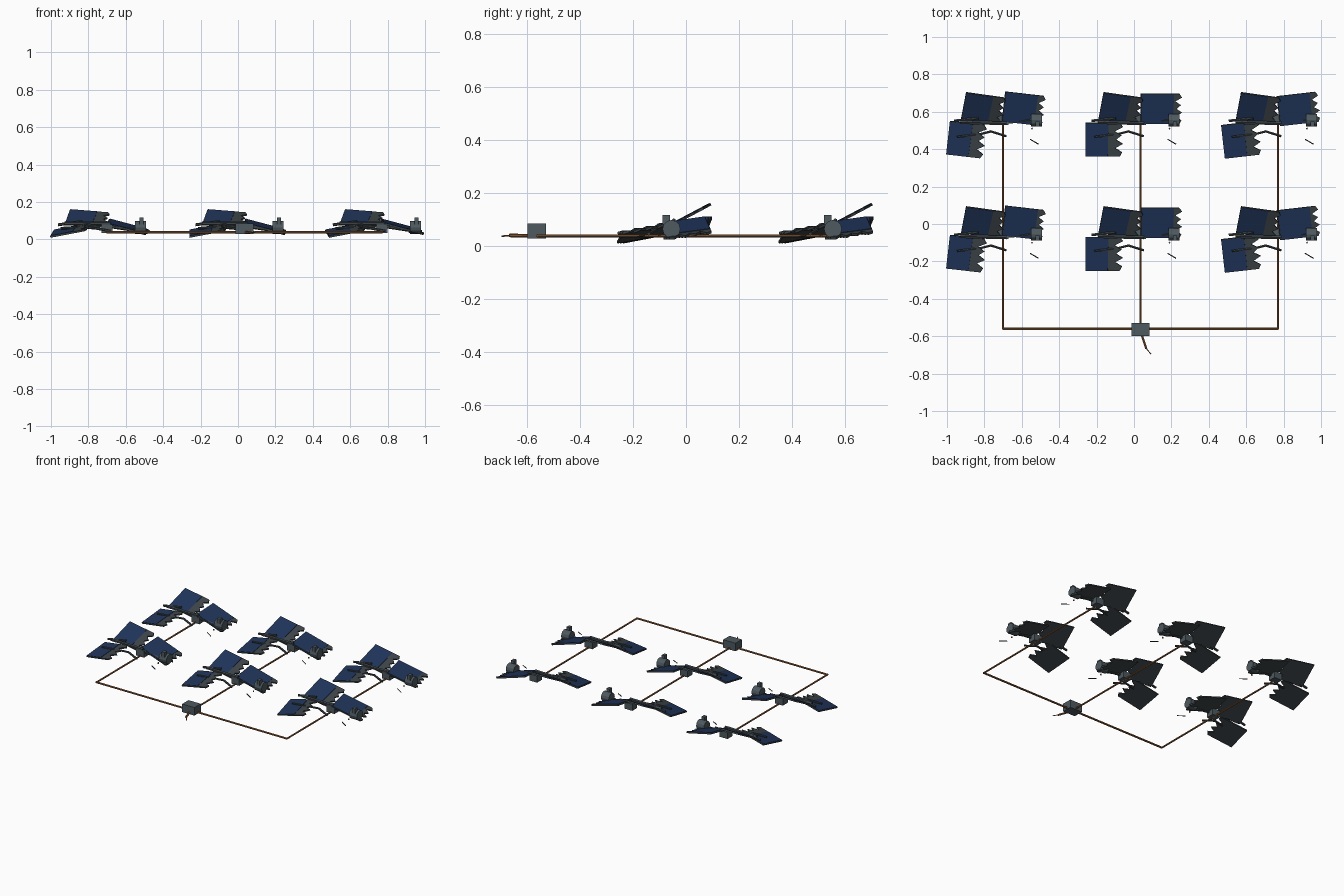
import bpy, bmesh, math
from mathutils import Vector, Matrix

if "Cube" in bpy.data.objects:
    bpy.data.objects.remove(bpy.data.objects["Cube"])


def material(name, rgb):
    m = bpy.data.materials.new(name)
    m.diffuse_color = (*rgb, 1)
    m.use_nodes = True
    m.node_tree.nodes["Principled BSDF"].inputs["Base Color"].default_value = m.diffuse_color
    return m


BLUE = material("cell_blue", (0.014, 0.034, 0.10))
DARK = material("frame_dark", (0.045, 0.056, 0.062))
GREY = material("metal_grey", (0.075, 0.10, 0.115))
BROWN = material("rust_brown", (0.26, 0.11, 0.04))


def finish(name, bm, mat):
    bmesh.ops.recalc_face_normals(bm, faces=bm.faces)
    me = bpy.data.meshes.new(name)
    bm.to_mesh(me)
    bm.free()
    me.materials.append(mat)
    ob = bpy.data.objects.new(name, me)
    bpy.context.collection.objects.link(ob)
    return ob


def box(name, centre, size, mat, rot_z=0):
    bm = bmesh.new()
    m = Matrix.Translation(centre) @ Matrix.Rotation(rot_z, 4, 'Z') @ Matrix.Diagonal((*size, 1))
    bmesh.ops.create_cube(bm, size=1, matrix=m)
    return finish(name, bm, mat)


def rod(name, points, radius, mat, sides=6):
    bm = bmesh.new()
    for a, b in zip(points, points[1:]):
        a, b = Vector(a), Vector(b)
        d = b - a
        m = Matrix.Translation((a + b) / 2) @ d.to_track_quat('Z', 'Y').to_matrix().to_4x4()
        bmesh.ops.create_cone(bm, cap_ends=True, segments=sides, radius1=radius,
                              radius2=radius, depth=d.length + radius * 0.6, matrix=m)
    return finish(name, bm, mat)


def slab(name, outline, thickness, normal, mat):
    bm = bmesh.new()
    face = bm.faces.new([bm.verts.new(p) for p in outline])
    ext = bmesh.ops.extrude_face_region(bm, geom=[face])
    verts = [g for g in ext["geom"] if isinstance(g, bmesh.types.BMVert)]
    bmesh.ops.translate(bm, verts=verts, vec=normal * thickness)
    return finish(name, bm, mat)


TEETH = [0.93, 0.98, 0.83, 1.0, 0.85, 0.97, 0.82, 1.0, 0.93]


def panel(name, p0, p1, p3, blue, teeth_depth, offset, angle):
    """Broken panel from three corners: jagged backing plus a blue cell sheet."""
    p0, p1, p3 = Vector(p0), Vector(p1), Vector(p3)
    mid = (p1 + p3) / 2
    turn = Matrix.Translation(Vector(offset) + mid) @ Matrix.Rotation(angle, 4, 'Z') \
        @ Matrix.Translation(-mid)
    p0, p1, p3 = turn @ p0, turn @ p1, turn @ p3
    u, v = p1 - p0, p3 - p0
    n = u.cross(v).normalized()
    at = lambda a, b, h: p0 + u * a + v * b + n * h
    last = len(TEETH) - 1
    edge = [at(1 - (1 - t) * teeth_depth, i / last, -0.008) for i, t in enumerate(TEETH)]
    slab(name + "_backing", [at(0, 0, -0.008)] + edge + [at(0, 1, -0.008)], 0.009, n, DARK)
    cells = [at(0.01, 0.015, 0), at(blue, 0.015, 0), at(blue + 0.02, 0.985, 0), at(0.01, 0.985, 0)]
    slab(name + "_cells", cells, 0.003, n, BLUE)


COLUMNS = [-0.735, 0.0, 0.735]
ROWS = [0.0, 0.61]
HUB_X = 0.035

# Six wrecked solar units
for ci, cx in enumerate(COLUMNS):
    jitter = math.radians((-6.5, 0, 6.5)[ci])
    for ry in ROWS:
        off = Vector((cx, ry, 0))
        P = lambda x, y, z: off + Vector((x, y, z))

        # Three broken panels
        panel("raised_panel", (-0.19, -0.05, 0.085), (0.025, -0.08, 0.068),
              (-0.163, 0.092, 0.16), 0.66, 0.8, off, 0)
        panel("right_panel", (0.038, -0.075, 0.086), (0.257, -0.075, 0.028),
              (0.038, 0.086, 0.109), 0.78, 0.9, off, jitter)
        panel("fallen_panel", (-0.26, -0.25, 0.016), (-0.06, -0.25, 0.054),
              (-0.26, -0.07, 0.05), 0.60, 1.2, off, jitter)

        # Support beams and central hub
        rod("main_beam", [P(-0.19, -0.066, 0.085), P(0.05, -0.072, 0.085)], 0.011, DARK)
        rod("upper_beam", [P(-0.225, -0.058, 0.078), P(-0.10, -0.046, 0.095)], 0.008, DARK)
        rod("right_beam", [P(0.03, -0.068, 0.072), P(0.20, -0.055, 0.046)], 0.009, DARK)
        box("hub", P(HUB_X, -0.052, 0.056), (0.06, 0.055, 0.046), GREY)

        # Motor drum with its post
        rod("motor_drum", [P(0.195, -0.055, 0.063), P(0.234, -0.055, 0.063)], 0.034, GREY, 12)
        box("motor_post", P(0.219, -0.075, 0.098), (0.022, 0.028, 0.036), GREY)

        # Bent strut and loose debris
        rod("bent_strut", [P(-0.21, -0.145, 0.06), P(-0.09, -0.13, 0.063),
                           P(-0.03, -0.115, 0.06), P(0.05, -0.14, 0.045)], 0.007, DARK)
        rod("loose_wire", [P(0.18, -0.157, 0.037), P(0.224, -0.183, 0.034)], 0.003, DARK, 5)
        box("bolt", P(0.19, -0.10, 0.037), (0.008, 0.008, 0.008), BROWN, 0.5)

# Conduits joining the columns
for cx in COLUMNS:
    rod("column_conduit", [(cx + HUB_X, 0.54, 0.037), (cx + HUB_X, -0.56, 0.037)], 0.006, BROWN)
rod("front_conduit", [(-0.70, -0.56, 0.037), (0.77, -0.56, 0.037)], 0.007, BROWN)

# Junction box and torn cable
box("junction_box", (0.035, -0.563, 0.056), (0.095, 0.07, 0.056), GREY)
rod("torn_cable", [(0.04, -0.59, 0.037), (0.065, -0.665, 0.039)], 0.007, BROWN)
rod("cable_end", [(0.063, -0.662, 0.039), (0.09, -0.695, 0.036)], 0.003, BROWN)
